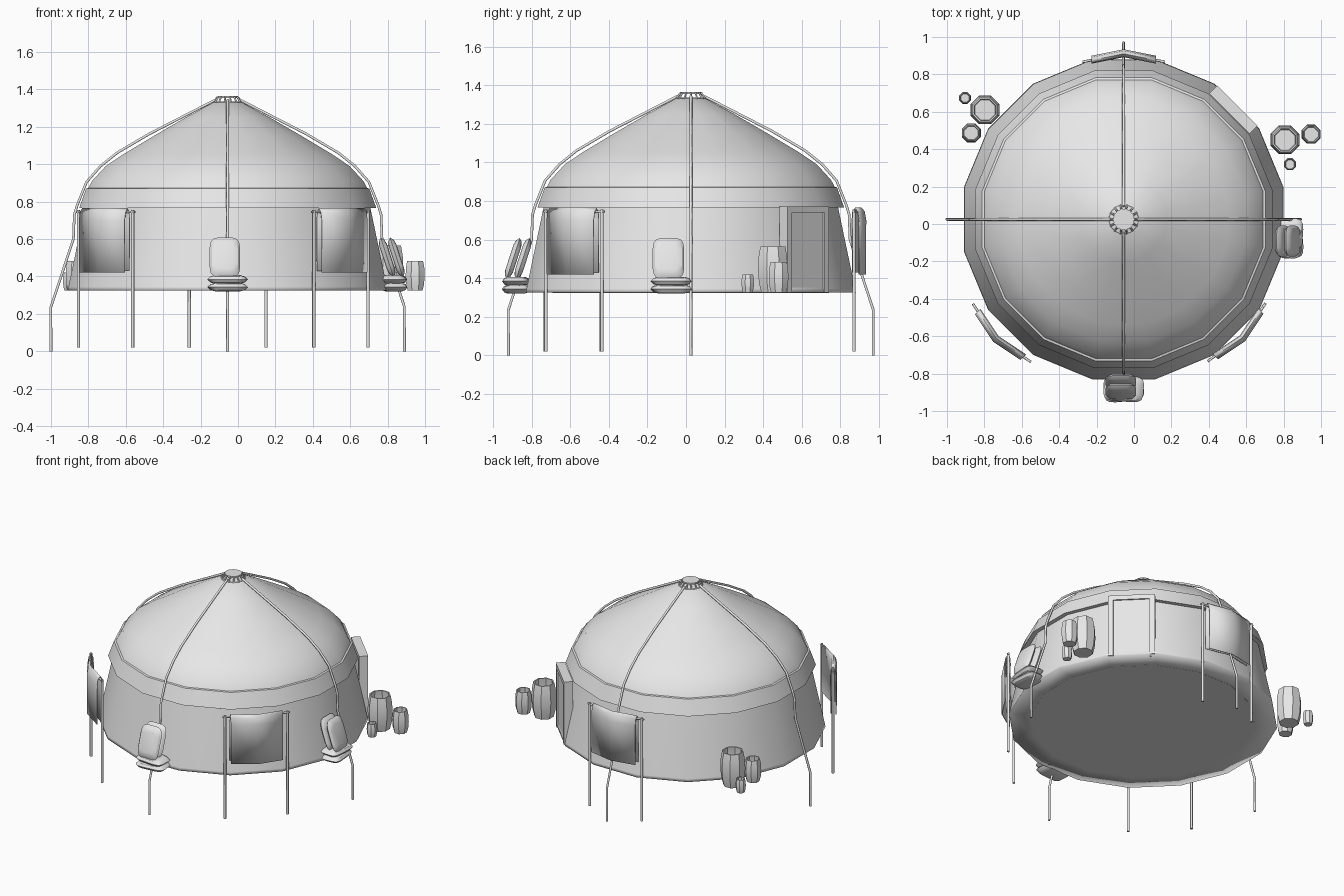
import bpy, bmesh, math
from mathutils import Matrix, Vector

cube = bpy.data.objects.get("Cube")
if cube:
    bpy.data.objects.remove(cube)

GREY = bpy.data.materials.new("plain grey")
GREY.use_nodes = True
GREY.diffuse_color = (0.8, 0.8, 0.8, 1)
GREY.node_tree.nodes["Principled BSDF"].inputs["Base Color"].default_value = (0.8, 0.8, 0.8, 1)

CENTRE = Vector((-0.055, 0.025, 0))
SIDES = 16
FLOOR = 0.325


def around(angle, radius=0.0):
    """Frame on the tent's rim: local x runs along the wall, local y points outward."""
    return (Matrix.Translation(CENTRE) @ Matrix.Rotation(math.radians(angle - 90), 4, 'Z')
            @ Matrix.Translation((0, radius, 0)))


def finish(bm, name, matrix=Matrix(), smooth=30):
    bmesh.ops.recalc_face_normals(bm, faces=bm.faces)
    mesh = bpy.data.meshes.new(name)
    bm.to_mesh(mesh)
    bm.free()
    mesh.materials.append(GREY)
    obj = bpy.data.objects.new(name, mesh)
    obj.matrix_world = matrix
    bpy.context.collection.objects.link(obj)
    if smooth:
        bpy.ops.object.select_all(action='DESELECT')
        obj.select_set(True)
        bpy.context.view_layer.objects.active = obj
        bpy.ops.object.shade_smooth_by_angle(angle=math.radians(smooth))
    return obj


def loft(name, profile, sides, matrix, size=(1, 1), power=1.0, caps=(True, True), smooth=30):
    """Stack rings of (radius, height); power below 1 squares the outline."""
    bm = bmesh.new()
    rings = []
    for r, z in profile:
        ring = []
        for i in range(sides):
            a = 2 * math.pi * (i + 0.5) / sides
            c, s = math.cos(a), math.sin(a)
            ring.append(bm.verts.new((math.copysign(abs(c) ** power, c) * r * size[0],
                                      math.copysign(abs(s) ** power, s) * r * size[1], z)))
        rings.append(ring)
    for low, high in zip(rings, rings[1:]):
        for i in range(sides):
            j = (i + 1) % sides
            bm.faces.new((low[i], low[j], high[j], high[i]))
    if caps[0]:
        bm.faces.new(rings[0])
    if caps[1]:
        bm.faces.new(rings[-1])
    return finish(bm, name, matrix, smooth)


def tube(name, points, radius, matrix):
    curve = bpy.data.curves.new(name, 'CURVE')
    curve.dimensions = '3D'
    curve.bevel_depth = radius
    curve.bevel_resolution = 1
    curve.use_fill_caps = True
    spline = curve.splines.new('POLY')
    spline.points.add(len(points) - 1)
    for p, co in zip(spline.points, points):
        p.co = (*co, 1)
    curve.materials.append(GREY)
    obj = bpy.data.objects.new(name, curve)
    obj.matrix_world = matrix
    bpy.context.collection.objects.link(obj)
    bpy.ops.object.select_all(action='DESELECT')
    obj.select_set(True)
    bpy.context.view_layer.objects.active = obj
    bpy.ops.object.convert(target='MESH')


def box(name, size, centre, matrix):
    bm = bmesh.new()
    bmesh.ops.create_cube(bm, size=1)
    bmesh.ops.scale(bm, vec=size, verts=bm.verts)
    bmesh.ops.translate(bm, vec=centre, verts=bm.verts)
    finish(bm, name, matrix, 0)


# Tent body: flared wall with a turned-in hem, flat floor, layered domed roof
HUB = Matrix.Translation(CENTRE)
loft("wall", [(0.73, FLOOR), (0.872, FLOOR), (0.868, FLOOR + 0.02), (0.775, 0.78)],
     SIDES, HUB, caps=(False, False), smooth=120)
loft("floor", [(0.73, FLOOR - 0.001), (0.73, FLOOR + 0.005)], SIDES, HUB)
loft("roof", [(0.775, 0.768), (0.81, 0.765), (0.772, 0.87), (0.76, 0.873), (0.74, 0.91),
              (0.665, 0.99), (0.57, 1.053), (0.405, 1.15), (0.23, 1.25), (0.07, 1.335)],
     SIDES, HUB, caps=(False, True))

# Roof crown: raised disc carried by a ring of slanting slats
loft("crown_disc", [(0.056, 1.353), (0.056, 1.364)], SIDES, HUB)
loft("crown_base", [(0.082, 1.322), (0.078, 1.334)], SIDES, HUB)
for i in range(14):
    tube("crown_slat", [(0, 0.078, 1.328), (0, 0.056, 1.36)], 0.005, around(i * 360 / 14))

# Guy ropes from crown over the roof to the ground
for angle in (0, 90, 180, 270):
    tube("guy_rope", [(0, 0.07, 1.342), (0, 0.42, 1.162), (0, 0.59, 1.062), (0, 0.68, 0.99),
                      (0, 0.755, 0.905), (0, 0.805, 0.78), (0, 0.82, 0.73), (0, 0.825, 0.6),
                      (0, 0.945, 0.237), (0, 0.945, 0)], 0.008, around(angle))

# Door: slab with side jambs and lintel around a recessed panel
DOOR = around(45, 0.83)
box("door_panel", (0.25, 0.04, 0.42), (0, 0, 0.535), DOOR)
box("door_lintel", (0.304, 0.06, 0.032), (0, 0, 0.756), DOOR)
for side in (-1, 1):
    box("door_jamb", (0.034, 0.06, 0.445), (side * 0.135, 0, 0.5475), DOOR)

# Cloth screens: bent rail on two posts with a cloth folded over it
DRAPE = [(0.022, 0.42), (0.024, 0.7), (0.016, 0.745), (0, 0.765),
         (-0.014, 0.745), (-0.018, 0.7), (-0.016, 0.43)]
for angle, radius in ((90, 0.845), (-45, 0.856), (-137, 0.893)):
    frame = around(angle, radius)
    if angle == -137:
        frame = frame @ Matrix.Rotation(math.radians(2), 4, 'Z')
    for side in (-1, 1):
        tube("screen_post", [(side * 0.205, 0, 0.02), (side * 0.205, 0, 0.755)], 0.009, frame)
    tube("screen_rail", [(-0.22, -0.003, 0.745), (0, 0.04, 0.745), (0.22, -0.003, 0.745)],
         0.007, frame)
    bm = bmesh.new()
    rows = [[bm.verts.new((x, y + 0.04 - abs(x) * 0.2, z)) for y, z in DRAPE]
            for x in (-0.172, 0, 0.172)]
    for a, b in zip(rows, rows[1:]):
        for i in range(len(DRAPE) - 1):
            bm.faces.new((a[i], a[i + 1], b[i + 1], b[i]))
    cloth = finish(bm, "screen_cloth", frame, 40)
    mod = cloth.modifiers.new("thickness", 'SOLIDIFY')
    mod.thickness = 0.005


# Cushion seats: two flat cushions and two leaning back cushions
def cushion(name, width, depth, thick, matrix):
    h = thick / 2
    loft(name, [(0.62, -h), (0.85, -h * 0.7), (1, 0), (0.85, h * 0.7), (0.62, h)],
         16, matrix, (width / 2, depth / 2), 0.45)


for angle, radius in ((270, 0.905), (-6.5, 0.893)):
    seat = around(angle, radius)
    if angle != 270:
        seat = seat @ Matrix.Rotation(math.radians(6.5), 4, 'Z')
    for z, turn in ((0.343, 5), (0.384, -4)):
        cushion("seat_cushion", 0.215, 0.14, 0.045,
                seat @ Matrix.Translation((0, 0, z)) @ Matrix.Rotation(math.radians(turn), 4, 'Z'))
    for y in (0.015, -0.035):
        cushion("back_cushion", 0.165, 0.225, 0.042,
                seat @ Matrix.Translation((0.015, y, 0.502))
                @ Matrix.Rotation(math.radians(108), 4, 'X'))

# Clusters of open eight-sided pots
POTS = [(0.807, 0.45, 0.083, 0.24), (0.947, 0.48, 0.055, 0.158), (0.834, 0.32, 0.035, 0.095),
        (-0.797, 0.61, 0.083, 0.24), (-0.87, 0.487, 0.055, 0.158), (-0.904, 0.674, 0.034, 0.095)]
for x, y, r, h in POTS:
    loft("pot", [(0.78 * r, 0), (0.94 * r, 0.22 * h), (r, 0.5 * h), (0.96 * r, 0.78 * h),
                 (0.84 * r, h), (0.74 * r, h), (0.82 * r, 0.75 * h), (0.7 * r, 0.1 * h)],
         8, Matrix.Translation((x, y, FLOOR)))
